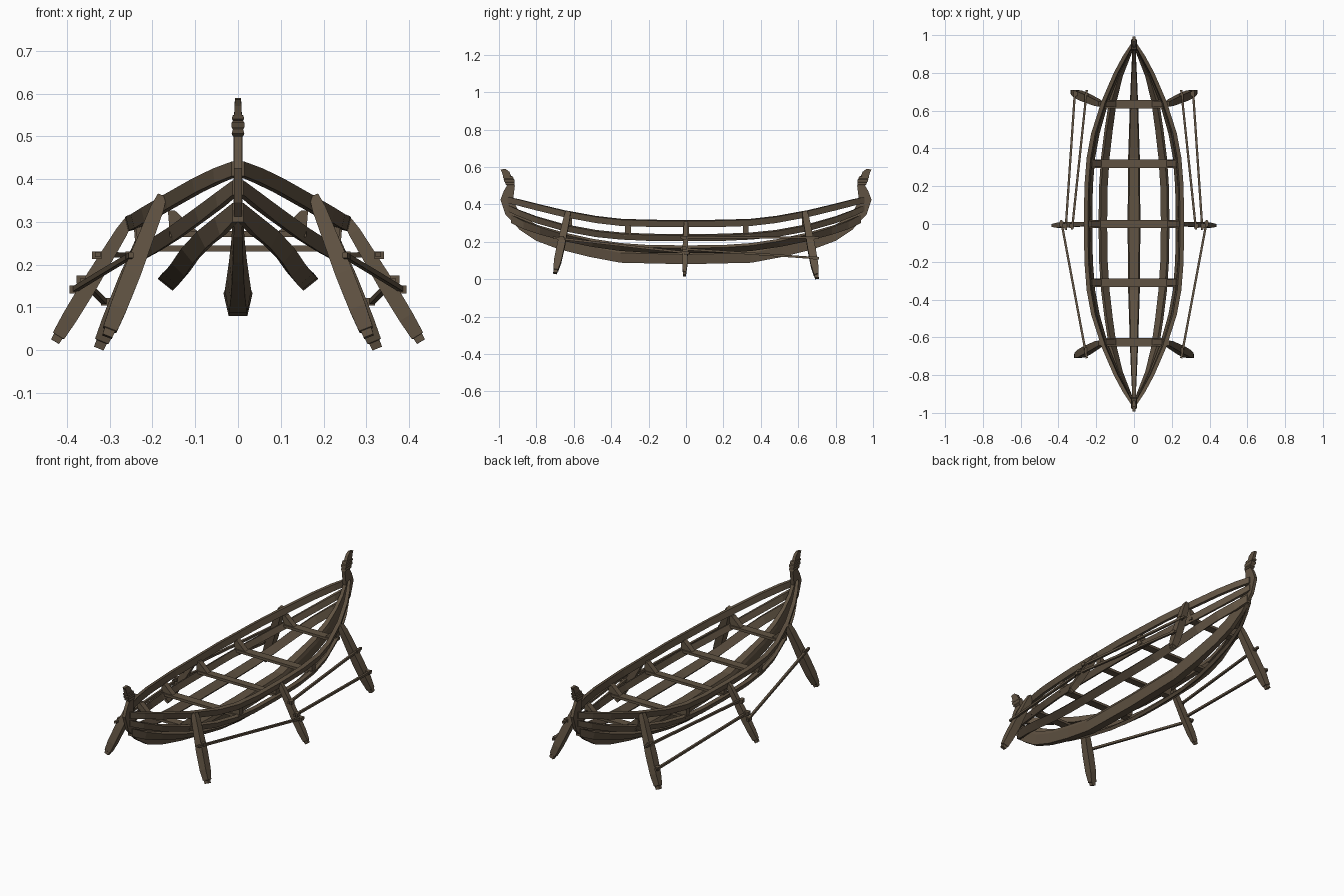
import bpy, bmesh
from mathutils import Vector as V

wood = bpy.data.materials.new("dark brown wood")
wood.diffuse_color = (0.118, 0.086, 0.055, 1)


def loft(name, rings):
    """Skin a list of equal-length point rings and cap both ends."""
    bm = bmesh.new()
    vs = [[bm.verts.new(p) for p in r] for r in rings]
    n = len(vs[0])
    for a, b in zip(vs, vs[1:]):
        for i in range(n):
            j = (i + 1) % n
            bm.faces.new((a[i], a[j], b[j], b[i]))
    bm.faces.new(vs[0])
    bm.faces.new(vs[-1])
    bmesh.ops.recalc_face_normals(bm, faces=bm.faces)
    me = bpy.data.meshes.new(name)
    bm.to_mesh(me)
    bm.free()
    me.materials.append(wood)
    ob = bpy.data.objects.new(name, me)
    bpy.context.collection.objects.link(ob)
    return ob


def bar(name, a, b, side, sizes):
    """Beam from a to b; sizes = (fraction, width along side, other width)."""
    a, b = V(a), V(b)
    d = (b - a).normalized()
    u = V(side)
    u = (u - d * u.dot(d)).normalized()
    w = d.cross(u)
    rings = []
    for t, p, q in sizes:
        c = a.lerp(b, t)
        rings.append([c + u * p * i / 2 + w * q * j / 2
                      for i, j in ((-1, -1), (1, -1), (1, 1), (-1, 1))])
    return loft(name, rings)


def box(name, c, s):
    c = V(c)
    return bar(name, c - V((s[0] / 2, 0, 0)), c + V((s[0] / 2, 0, 0)),
               (0, 1, 0), [(0, s[1], s[2]), (1, s[1], s[2])])


# keel and stems: (outer y, z, inner y, z, half widths bottom / middle / top)
half = [(0, .08, 0, .15, .022, .034, .026), (.35, .088, .35, .158, .021, .031, .024),
        (.52, .12, .50, .19, .017, .026, .02), (.68, .16, .65, .225, .014, .021, .016),
        (.80, .205, .765, .27, .012, .016, .013), (.89, .265, .845, .32, .01, .012, .01),
        (.965, .345, .90, .375, .009, .01, .01), (.992, .425, .925, .42, .009, .01, .01),
        (.975, .47, .92, .46, .009, .01, .01), (.957, .50, .915, .50, .009, .01, .01)]


def keel_ring(r, s):
    oy, oz, iy, iz, b, m, t = r
    my, mz = oy + (iy - oy) * .75, oz + (iz - oz) * .75
    return [(-b, s * oy, oz), (b, s * oy, oz), (m, s * my, mz),
            (t, s * iy, iz), (-t, s * iy, iz), (-m, s * my, mz)]


loft("keel", [keel_ring(r, -1) for r in half[:0:-1]] + [keel_ring(r, 1) for r in half])

# carved finials on both stems, with ringed necks leaning outward
for s, end in ((-1, "front"), (1, "back")):
    prof = [(.50, .915, .957, .012), (.507, .917, .965, .015), (.516, .916, .967, .012),
            (.522, .916, .972, .015), (.532, .917, .975, .015), (.536, .922, .972, .012),
            (.541, .923, .978, .014), (.549, .926, .980, .013), (.551, .934, .977, .009),
            (.575, .945, .984, .008), (.59, .965, .992, .007)]
    loft(end + "_finial", [[(-w, s * y0, z), (w, s * y0, z), (w, s * y1, z + (.0 if z < .55 else -.004)),
                            (-w, s * y1, z + (.0 if z < .55 else -.004))] for z, y0, y1, w in prof])

# strakes: (y, x, z, section direction x, z) on half the length, mirrored in y
rail = [(0, .25, .297, .25, 1), (.2, .248, .299, .25, 1), (.35, .236, .304, .25, 1),
        (.48, .212, .319, .25, 1), (.65, .158, .350, .2, 1), (.8, .094, .386, .15, 1),
        (.89, .046, .409, .1, 1), (.955, .004, .424, 0, 1)]
middle = [(0, .236, .222, .45, 1), (.2, .233, .224, .45, 1), (.35, .221, .231, .45, 1),
          (.48, .197, .244, .45, 1), (.65, .148, .275, .4, 1), (.8, .088, .318, .3, 1),
          (.89, .042, .352, .15, 1), (.955, .004, .38, 0, 1)]
lower = [(0, .165, .160, 1, .8), (.2, .162, .162, 1, .8), (.35, .152, .172, 1, .85),
         (.5, .134, .194, 1, 1), (.65, .112, .226, .8, 1), (.78, .078, .262, .5, 1),
         (.87, .04, .292, .3, 1), (.935, .004, .322, 0, 1)]


def strake(name, pts, height, thick, m):
    path = [(-y, *r) for y, *r in pts[:0:-1]] + pts
    rings = []
    for y, x, z, dx, dz in path:
        d = V((dx, 0, dz)).normalized() * height / 2
        n = V((dz, 0, -dx)).normalized() * thick / 2
        c = V((x, y, z))
        rings.append([(max(p.x, 0) * m, p.y, p.z)
                      for p in (c - d - n, c - d + n, c + d + n, c + d - n)])
    loft(name, rings)


for m, sd in ((1, "right"), (-1, "left")):
    strake(sd + "_top_rail", rail, .034, .022, m)
    strake(sd + "_middle_strake", middle, .034, .018, m)
    strake(sd + "_lower_strake", lower, .044, .018, m)

# thwarts with raised knees at both ends
for y, x, z, w in ((-.625, .16, .272, .045), (-.31, .235, .238, .045), (0, .24, .238, .04),
                   (.32, .235, .238, .045), (.635, .16, .272, .045)):
    box("thwart", (0, y, z), (2 * x, w, .014))
    for m in (1, -1):
        loft("thwart_knee", [[(m * (x - .065), yy, z + .006), (m * x, yy, z + .006),
                              (m * (x + .004), yy, z + .055), (m * (x - .012), yy, z + .055)]
                             for yy in (y - .015, y + .015)])

# legs, rods and lashing cleats on each side
leg_sizes = [(0, .026, .022), (.1, .034, .032), (.55, .042, .042), (.8, .04, .04),
             (.95, .026, .034), (.955, .022, .026), (1, .02, .024)]
mid_sizes = [(t, p * .68, q * .9) for t, p, q in leg_sizes]
for m, sd in ((1, "right"), (-1, "left")):
    def P(x, y, z):
        return V((x * m, y, z))
    legs = {"front": (P(.178, -.63, .36), P(.306, -.70, .032)),
            "middle": (P(.255, 0, .305), P(.428, -.008, .02)),
            "back": (P(.178, .635, .36), P(.325, .70, .005))}
    for k, (a, b) in legs.items():
        bar(f"{sd}_{k}_leg", a, b, (0, 1, 0), mid_sizes if k == "middle" else leg_sizes)
    rods = {"front_rod": (P(.25, -.71, .222), P(.386, .02, .14)),
            "upper_back_rod": (P(.25, .71, .222), P(.328, -.03, .224)),
            "lower_back_rod": (P(.312, .71, .112), P(.362, -.03, .163))}
    for k, (a, b) in rods.items():
        bar(f"{sd}_{k}", a, b, (0, 0, 1), [(0, .012, .012), (1, .012, .012)])
    for c in ((.252, -.665, .222), (.252, .675, .222), (.33, -.01, .222),
              (.367, -.01, .165), (.383, 0, .142), (.31, .69, .113)):
        box(sd + "_cleat", P(*c), (.022, .024, .018))
